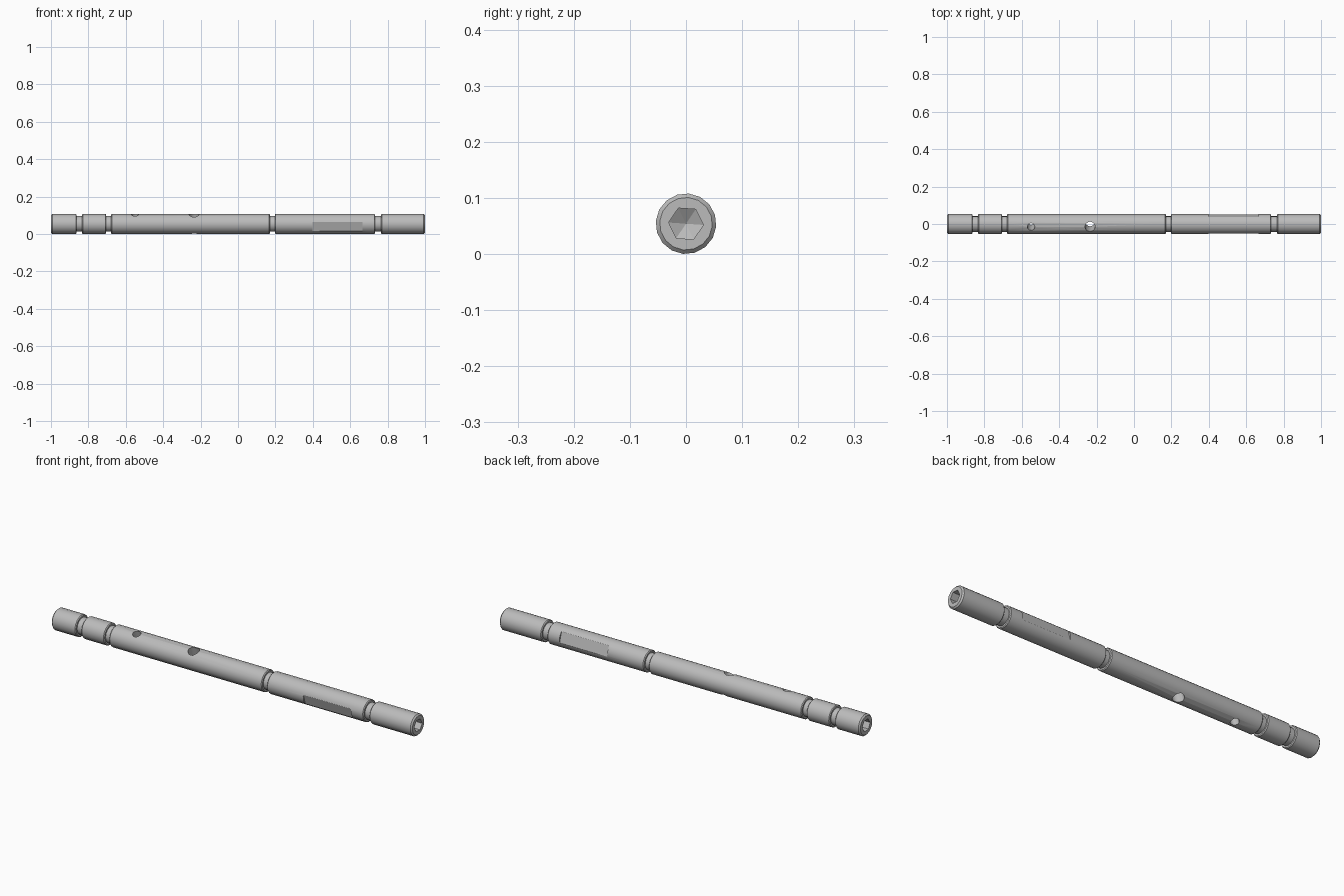
import bpy, bmesh
from math import radians, pi
from mathutils import Matrix, Vector

if "Cube" in bpy.data.objects:
    bpy.data.objects.remove(bpy.data.objects["Cube"])

R = 0.054          # shaft radius
GROOVE_R = 0.042   # radius at the groove floors
SIDES = 16
TILT = radians(17)  # roll of the cross holes and flats about the shaft
CENTRE = Matrix.Translation((0, 0, R))
ROLL = CENTRE @ Matrix.Rotation(TILT, 4, "X")

steel = bpy.data.materials.new("steel grey")
steel.use_nodes = True
grey = (0.5, 0.5, 0.5, 1)
steel.diffuse_color = grey
steel.node_tree.nodes["Principled BSDF"].inputs["Base Color"].default_value = grey


def make_object(name, bm, matrix):
    bmesh.ops.recalc_face_normals(bm, faces=bm.faces)
    bm.transform(matrix)
    mesh = bpy.data.meshes.new(name)
    bm.to_mesh(mesh)
    bm.free()
    mesh.materials.append(steel)
    obj = bpy.data.objects.new(name, mesh)
    bpy.context.collection.objects.link(obj)
    return obj


def lathe(name, profile, sides, matrix, phase=0):
    """Turn (x, radius) points about the x axis; zero radius ends in a point."""
    bm = bmesh.new()
    rings = []
    for x, r in profile:
        if r == 0:
            rings.append([bm.verts.new((x, 0, 0))] * sides)
            continue
        ring = []
        for i in range(sides):
            turn = Matrix.Rotation(phase + 2 * pi * i / sides, 3, "X")
            ring.append(bm.verts.new(turn @ Vector((x, r, 0))))
        rings.append(ring)
    for a, b in zip(rings, rings[1:]):
        for i in range(sides):
            j = (i + 1) % sides
            corners = list(dict.fromkeys((a[i], a[j], b[j], b[i])))
            bm.faces.new(corners)
    for ring in (rings[0], rings[-1]):
        if len(set(ring)) == sides:
            bm.faces.new(ring)
    return make_object(name, bm, matrix)


# Turned shaft with chamfered ends and four ring grooves
c, g = 0.007, 0.004
profile = [(-1, R - c), (-1 + c, R)]
for start, end in ((-0.863, -0.833), (-0.705, -0.678), (0.17, 0.197), (0.733, 0.765)):
    profile += [(start - g, R), (start, R - g), (start, GROOVE_R),
                (end, GROOVE_R), (end, R - g), (end + g, R)]
profile += [(1 - c, R), (1, R - c)]
shaft = lathe("grooved_shaft", profile, SIDES, CENTRE, TILT)

cutters = []

# Hexagonal sockets with drilled conical floors in both ends
for side, label in ((1, "left"), (-1, "right")):
    socket = [(side * x, r) for x, r in ((1.02, 0.031), (0.93, 0.031), (0.912, 0))]
    cutters.append(lathe(label + "_socket_cutter", socket, 6, CENTRE, radians(-4)))

# Two tilted cross holes through the shaft
for x, r, label in ((-0.55, 0.02, "small"), (-0.235, 0.027, "large")):
    upright = ROLL @ Matrix.Translation((x, 0, 0)) @ Matrix.Rotation(pi / 2, 4, "Y")
    cutters.append(lathe(label + "_hole_cutter", [(-0.1, r), (0.1, r)], 16, upright))

# Opposed spanner flats, square to the cross holes
for side, label in ((-1, "front"), (1, "back")):
    bm = bmesh.new()
    bmesh.ops.create_cube(bm, size=1)
    place = Matrix.Translation((0.532, side * (0.0465 + 0.05), 0))
    size = Matrix.Diagonal((0.265, 0.1, 0.15, 1))
    cutters.append(make_object(label + "_flat_cutter", bm, ROLL @ place @ size))

# Cut everything and tidy up
bpy.ops.object.select_all(action="DESELECT")
bpy.context.view_layer.objects.active = shaft
shaft.select_set(True)
for cutter in cutters:
    cutter.hide_render = True
    cut = shaft.modifiers.new(cutter.name, "BOOLEAN")
    cut.operation = "DIFFERENCE"
    cut.solver = "EXACT"
    cut.object = cutter
    bpy.ops.object.modifier_apply(modifier=cut.name)
    bpy.data.objects.remove(cutter)
bpy.ops.object.shade_smooth_by_angle(angle=radians(25))
